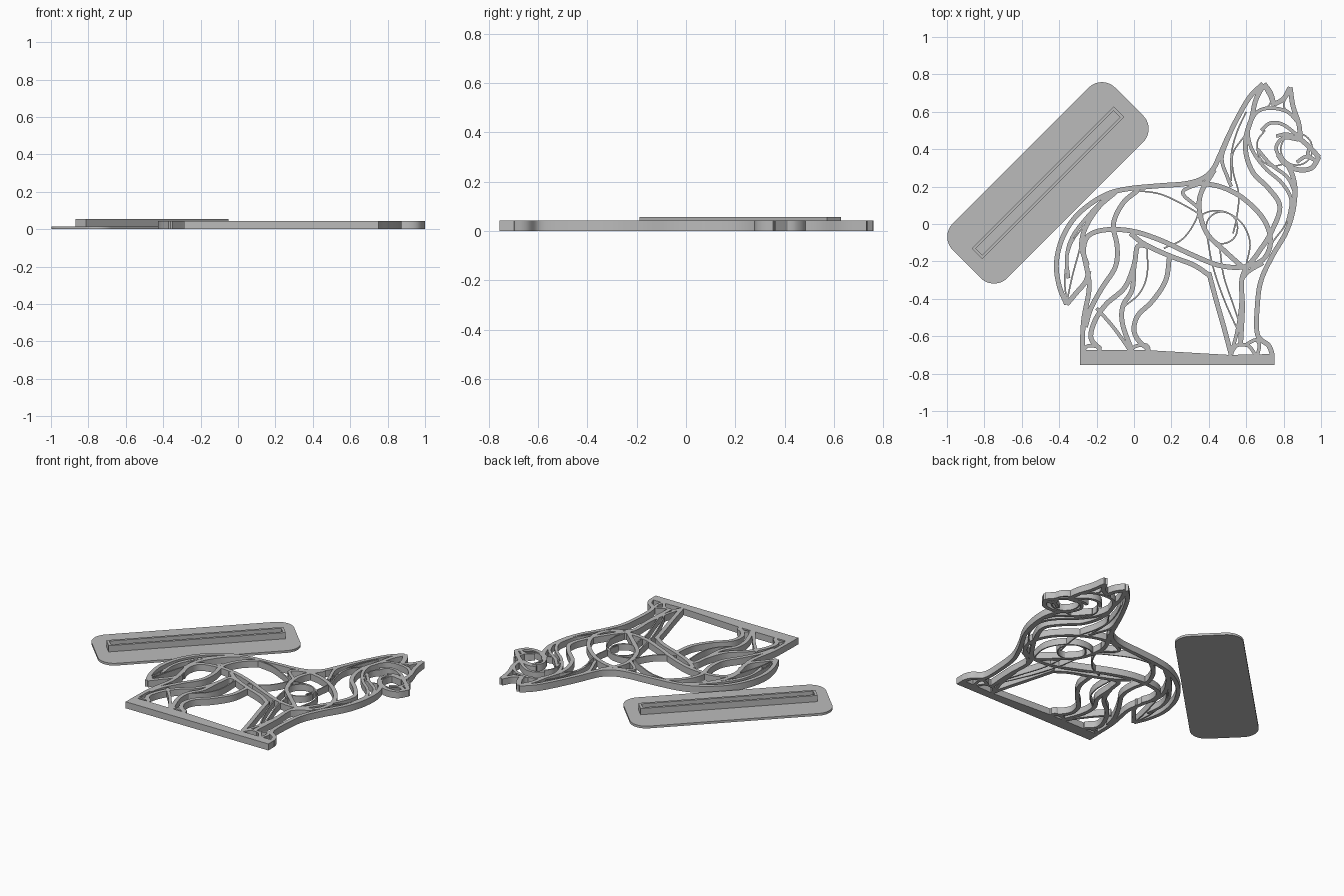
import bpy
import bmesh
from math import cos, sin, pi, radians
from mathutils import Vector, Matrix

HEIGHT = 0.043
THICK, MEDIUM, THIN = 0.026, 0.019, 0.008

if "Cube" in bpy.data.objects:
    bpy.data.objects.remove(bpy.data.objects["Cube"])

grey = bpy.data.materials.new("plain grey")
grey.use_nodes = True
colour = (0.5, 0.5, 0.5, 1)
grey.diffuse_color = colour
grey.node_tree.nodes["Principled BSDF"].inputs["Base Color"].default_value = colour


def finish(bm, name, smooth=False):
    bmesh.ops.recalc_face_normals(bm, faces=bm.faces[:])
    mesh = bpy.data.meshes.new(name)
    bm.to_mesh(mesh)
    bm.free()
    mesh.materials.append(grey)
    obj = bpy.data.objects.new(name, mesh)
    bpy.context.collection.objects.link(obj)
    if smooth:
        bpy.ops.object.select_all(action='DESELECT')
        obj.select_set(True)
        bpy.context.view_layer.objects.active = obj
        bpy.ops.object.shade_smooth_by_angle(angle=radians(30))
    return obj


def prism(bm, outline, low, high):
    """Extrude a flat outline between two heights."""
    face = bm.faces.new([bm.verts.new((x, y, low)) for x, y in outline])
    made = bmesh.ops.extrude_face_region(bm, geom=[face])["geom"]
    tops = [v for v in made if isinstance(v, bmesh.types.BMVert)]
    bmesh.ops.translate(bm, verts=tops, vec=(0, 0, high - low))


def spline(points, steps=7):
    """Smooth path passing through every point."""
    pts = [Vector(p) / 100 for p in points]
    pts = [pts[0] * 2 - pts[1]] + pts + [pts[-1] * 2 - pts[-2]]
    path = []
    for a, b, c, d in zip(pts, pts[1:], pts[2:], pts[3:]):
        for i in range(steps):
            t = i / steps
            path.append(b + (c - a) * t / 2
                        + (a * 2 - b * 5 + c * 4 - d) * t * t / 2
                        + (b * 3 - a - c * 3 + d) * t ** 3 / 2)
    return path + [pts[-2]]


def stroke(name, width, *points):
    """Upright ribbon following a smooth path, points in hundredths."""
    path = spline(points)
    bm = bmesh.new()
    rings = []
    for i, p in enumerate(path):
        along = path[min(i + 1, len(path) - 1)] - path[max(i - 1, 0)]
        side = Vector((-along.y, along.x)).normalized() * width / 2
        rings.append([bm.verts.new((q.x, q.y, z)) for q, z in
                      ((p - side, 0), (p + side, 0), (p + side, HEIGHT), (p - side, HEIGHT))])
    for a, b in zip(rings, rings[1:]):
        for k in range(4):
            n = (k + 1) % 4
            bm.faces.new((a[k], a[n], b[n], b[k]))
    bm.faces.new(rings[0])
    bm.faces.new(rings[-1])
    finish(bm, name, smooth=True)


def ring(name, x, y, radius):
    turns = [2 * pi * i / 12 for i in range(13)]
    stroke(name, THIN, *[(x + radius * cos(a), y + radius * sin(a)) for a in turns])


# Ground bar
bm = bmesh.new()
bar = [(-.29, -.755), (.75, -.755), (.75, -.695), (.51, -.70), (.08, -.675), (-.29, -.675)]
prism(bm, bar, 0, HEIGHT)
finish(bm, "ground_bar")

# Outer silhouette
stroke("back_outline", THICK, (69, 75), (62, 68), (56, 58), (50, 46), (46, 37), (42, 29),
       (36, 24), (27, 21.5), (14, 20.5), (-2, 19), (-13, 16.5), (-23, 11), (-32, 3),
       (-38.5, -8), (-41.5, -21), (-40, -33), (-36, -43))
stroke("tail_underside", THICK, (-36, -43), (-31, -37), (-26, -31), (-24, -25))
stroke("chest_outline", THICK, (77, 37), (83, 30), (86, 20), (85, 7), (81, -5), (74, -17),
       (68, -30), (66, -43), (66, -59), (72, -65), (74, -70))

# Head
stroke("left_ear_edge", THICK, (69.5, 75), (73, 70), (75, 63))
stroke("right_ear_inner", THICK, (75, 64), (80, 67), (83.5, 73))
stroke("right_ear_outer", THICK, (83.5, 73), (85, 63), (88, 54), (89, 46))
stroke("muzzle_top", THICK, (87, 47), (94, 41), (99, 35.5))
stroke("muzzle_underside", THICK, (99, 36), (95, 30), (88, 29), (81, 32), (77, 37))
stroke("nose_edge", MEDIUM, (94, 41), (93, 37), (97, 34))
stroke("mouth", MEDIUM, (97, 34), (92, 36), (87, 33))
stroke("forehead", MEDIUM, (62, 54), (66, 60), (73, 62), (82, 60), (88, 54))
stroke("ear_fold", THIN, (69, 74), (73, 66), (71, 62))
stroke("ear_crease", THIN, (82, 69), (80, 63), (84, 59))
stroke("brow", MEDIUM, (68, 50), (73, 54), (80, 53), (89, 46))
stroke("eye_line", MEDIUM, (76, 47), (82, 48), (88, 45))
stroke("cheek", MEDIUM, (88, 45), (80, 46), (76, 41), (78, 35))
ring("muzzle_ring", 87, 40, 8.5)
stroke("cheek_curve", THIN, (70, 50), (66, 44), (67, 36), (73, 31), (80, 32))

# Neck and chest fur
stroke("neck_front", THICK, (69, 74), (65, 66), (63, 57), (60, 47), (60, 37), (64, 27),
       (72, 19), (78, 9), (73, -5), (66, -16), (58, -28), (58, -45), (57, -64))
stroke("mane_outer", MEDIUM, (64, 58), (61, 50), (63, 40), (70, 30), (79, 22), (84, 13), (83, 1))
stroke("mane_middle", MEDIUM, (66, 40), (73, 32), (82, 25), (86, 17))
stroke("mane_inner", MEDIUM, (58, 62), (51, 47), (47, 35), (50, 25), (52, 20))
stroke("neck_hair", THIN, (60, 60), (55, 49), (52, 37), (52, 23))
stroke("throat_hair", THIN, (59, 47), (53, 38), (53, 28), (56, 16), (55, 4), (53, -5))
stroke("chest_hair", THIN, (84, 12), (81, 0), (74, -10), (71, -18))

# Shoulder
stroke("shoulder", THICK, (43, 29), (36, 17), (35, 7), (39, -5), (48, -14), (58, -23))
ring("shoulder_ring", 47, -2, 8.5)
stroke("shoulder_hair", THIN, (36, 5), (42, 7), (50, 6), (58, 0), (62, -10), (60, -22))

# Body
stroke("body_oval", THICK, (33, 22), (46, 20), (58, 14), (69, 3), (73, -9), (69, -19),
       (58, -23), (45, -22), (30, -16), (15, -9), (0, -4), (-14, -3), (-24, -6),
       (-27, -14), (-25, -25), (-24, -35), (-27, -52), (-27.7, -70))
stroke("belly", THICK, (-2, -5), (6, -11), (19, -17), (32, -22), (41, -28))
stroke("flank_hair", THIN, (0, 18), (14, 16), (27, 10), (37, 4))
stroke("rib_hair", THIN, (36, 13), (33, 2), (26, -8), (16, -13))
stroke("saddle", MEDIUM, (36, 22), (26, 17), (34, 9))

# Haunch and tail
stroke("haunch", THICK, (2, 18), (-6, 11), (-11, 0), (-9, -12), (-10, -23),
       (-17, -34), (-23, -45), (-26, -55))
stroke("tail_top", THICK, (-10, 17), (-19, 9), (-26, -2), (-28, -12), (-25, -22))
stroke("tail_middle", MEDIUM, (-13, 16), (-24, 5), (-33, -7), (-36, -18), (-35, -29))
stroke("tail_hair", THIN, (-36, -42), (-33, -28), (-30, -17), (-28, -9))
stroke("tail_hair_outer", THIN, (-36, -42), (-37, -28), (-34, -12), (-27, -1))

# Hind legs
stroke("rear_thigh", THICK, (8, -12), (2, -12), (0, -22), (-5, -34), (-15, -43),
       (-21, -52), (-23, -61), (-18, -67))
stroke("rear_hock", MEDIUM, (-20, -45), (-12, -54), (-6, -62), (-2, -68))
stroke("near_leg_back", THICK, (0, -22), (-1, -35), (-6, -44), (-6, -54), (-1, -68))
stroke("near_leg_front", THICK, (19, -17), (17, -30), (10, -41), (2, -49), (0, -57),
       (3, -63), (8, -67))
stroke("leg_hair", THIN, (7, -12), (7, -27), (3, -37), (-5, -44))
stroke("rear_paw", MEDIUM, (-27, -67), (-24, -65), (-19, -66), (-18, -69))
stroke("near_paw", MEDIUM, (-2, -67), (2, -65), (7, -65), (8, -69))

# Front legs
stroke("foreleg_back", THICK, (40, -26), (44, -41), (48, -55), (52, -70))
stroke("foreleg_inner", MEDIUM, (58, -28), (57, -45), (55, -58), (52, -69))
stroke("foreleg_hair", THIN, (39, -6), (42, -22), (48, -40), (56, -58))
stroke("foreleg_hair_inner", THIN, (46, -14), (48, -28), (53, -43), (57, -55))
stroke("elbow", MEDIUM, (58, -29), (62, -25), (69, -21))
stroke("front_paw", MEDIUM, (52, -69), (55, -65), (61, -65), (65, -70))
stroke("front_toe", MEDIUM, (59, -65), (65, -62), (67, -65), (66, -70))

# Separate stand: rounded plate with a raised slot, turned diagonally
PLACE = Matrix.Translation((-.46, .22, 0)) @ Matrix.Rotation(pi / 4, 4, 'Z')
PLATE = 0.015


def rectangle(length, width):
    return [(length, width), (-length, width), (-length, -width), (length, -width)]


bm = bmesh.new()
radius = 0.1
outline = []
for quarter, (cx, cy) in enumerate(rectangle(.614 - radius, .206 - radius)):
    for i in range(13):
        a = (quarter + i / 12) * pi / 2
        outline.append((cx + radius * cos(a), cy + radius * sin(a)))
prism(bm, outline, 0, PLATE)
bm.transform(PLACE)
finish(bm, "stand_plate", smooth=True)

bm = bmesh.new()
loops = [[bm.verts.new((x, y, z)) for x, y in rectangle(*size)] for size, z in (
    ((.537, .040), PLATE), ((.537, .040), .056), ((.521, .024), .056), ((.521, .024), PLATE))]
for a, b in zip(loops, loops[1:] + loops[:1]):
    for k in range(4):
        n = (k + 1) % 4
        bm.faces.new((a[k], a[n], b[n], b[k]))
bm.transform(PLACE)
finish(bm, "stand_slot")
